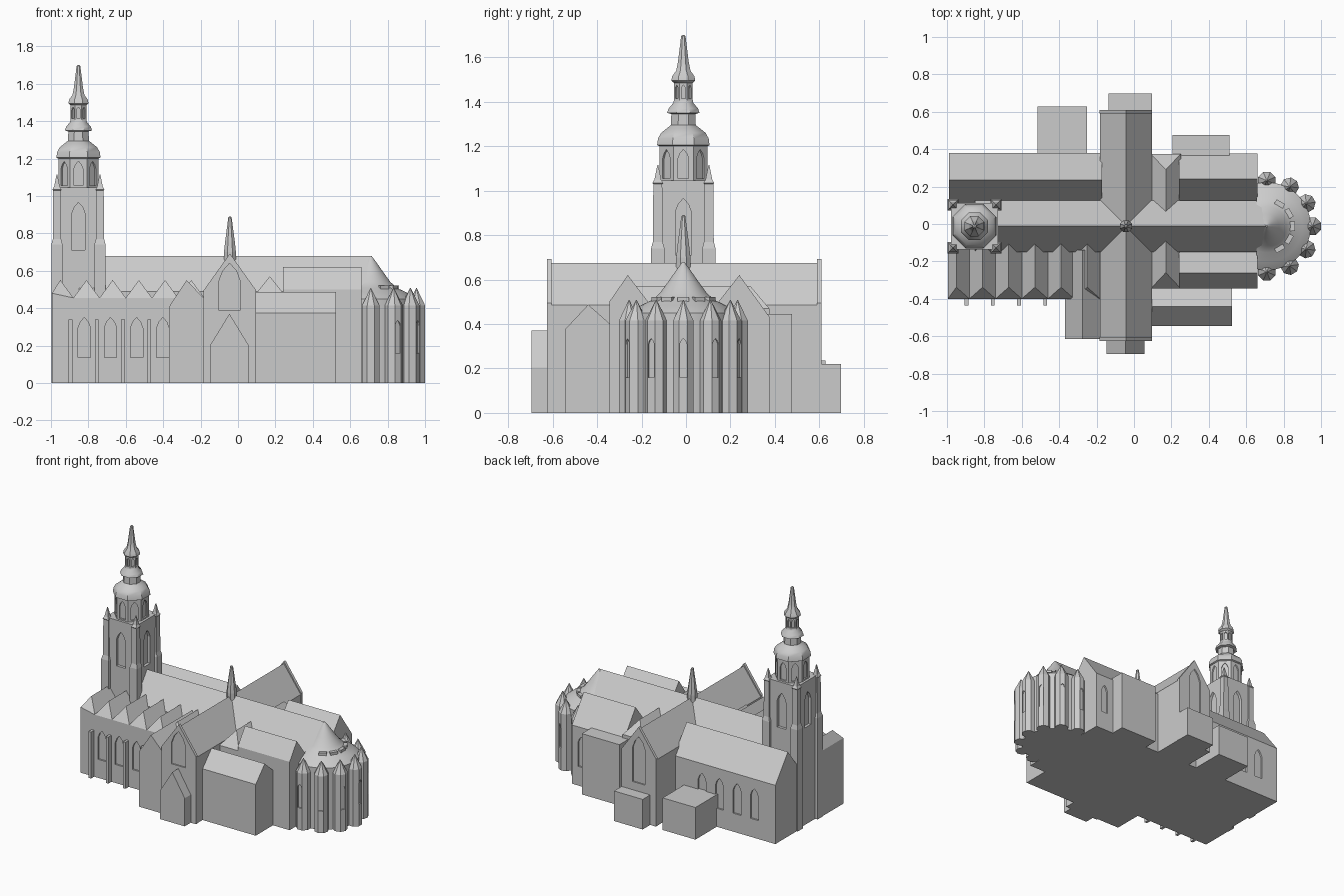
import bpy, bmesh
from math import sin, cos, pi, radians

if "Cube" in bpy.data.objects:
    bpy.data.objects.remove(bpy.data.objects["Cube"])

CY = -0.012            # long axis of the church


def finish(name, bm, angle=None):
    bmesh.ops.recalc_face_normals(bm, faces=bm.faces[:])
    me = bpy.data.meshes.new(name)
    bm.to_mesh(me)
    bm.free()
    ob = bpy.data.objects.new(name, me)
    bpy.context.collection.objects.link(ob)
    if angle:
        bpy.ops.object.select_all(action='DESELECT')
        bpy.context.view_layer.objects.active = ob
        ob.select_set(True)
        bpy.ops.object.shade_smooth_by_angle(angle=radians(angle))
    return ob


def box(name, x0, x1, y0, y1, z1, z0=0.0):
    bm = bmesh.new()
    for v in bmesh.ops.create_cube(bm, size=1)['verts']:
        v.co = (x0 if v.co.x < 0 else x1, y0 if v.co.y < 0 else y1, z0 if v.co.z < 0 else z1)
    return finish(name, bm)


def gable(name, axis, lo, hi, a, ridge, b, ea, rz, eb, hip_lo=0, hip_hi=0):
    """House block along an axis; a/ridge/b are cross positions, ea/rz/eb heights."""
    bm = bmesh.new()
    ends = []
    for s, hip in ((lo, hip_lo), (hi, -hip_hi)):
        ring = []
        for k, (c, z) in enumerate(((a, 0), (a, ea), (ridge, rz), (b, eb), (b, 0))):
            t = s + (hip if k == 2 else 0)
            ring.append(bm.verts.new((t, c, z) if axis == 'x' else (c, t, z)))
        bm.faces.new((ring[0], ring[1], ring[3], ring[4]))
        bm.faces.new(ring[1:4])
        ends.append(ring)
    p, q = ends
    for k in range(5):
        n = (k + 1) % 5
        bm.faces.new((p[k], p[n], q[n], q[k]))
    return finish(name, bm)


def lathe(name, profile, n, x, y, rot=0.0, angle=None, flats=True, clip=None):
    """Stack of n-sided rings; radii measured to the flats."""
    bm = bmesh.new()
    f = 1 / cos(pi / n) if flats else 1
    rings = [[bm.verts.new((x + r * f * cos(rot + (i + .5) * 2 * pi / n),
                            y + r * f * sin(rot + (i + .5) * 2 * pi / n), z))
              for i in range(n)] for r, z in profile]
    for p, q in zip(rings, rings[1:]):
        for i in range(n):
            j = (i + 1) % n
            bm.faces.new((p[i], p[j], q[j], q[i]))
    bm.faces.new(rings[0])
    bm.faces.new(rings[-1])
    if clip is not None:
        bmesh.ops.bisect_plane(bm, geom=bm.verts[:] + bm.edges[:] + bm.faces[:],
                               plane_co=(clip, 0, 0), plane_no=(1, 0, 0), clear_inner=True)
        bmesh.ops.holes_fill(bm, edges=[e for e in bm.edges if e.is_boundary])
    return finish(name, bm, angle)


def cut_windows(ob, windows, depth=0.012):
    """Recess pointed windows: (x, y, facing angle, half width, sill, tip)."""
    bm = bmesh.new()
    for x, y, ang, w, z0, z1 in windows:
        n, t = (cos(ang), sin(ang)), (-sin(ang), cos(ang))
        zs = z1 - 1.7 * w
        arch = [(-w, z0), (w, z0), (w, zs), (.62 * w, zs + w), (0, z1), (-.62 * w, zs + w), (-w, zs)]
        p, q = [[bm.verts.new((x + n[0] * d + t[0] * u, y + n[1] * d + t[1] * u, z))
                 for u, z in arch] for d in (-depth, 0.03)]
        bm.faces.new(p)
        bm.faces.new(q)
        for i in range(7):
            j = (i + 1) % 7
            bm.faces.new((p[i], p[j], q[j], q[i]))
    cutter = finish("window_cutter", bm)
    cutter.hide_render = True
    mod = ob.modifiers.new("windows", 'BOOLEAN')
    mod.operation, mod.solver, mod.object = 'DIFFERENCE', 'EXACT', cutter
    bpy.context.view_layer.objects.active = ob
    bpy.ops.object.modifier_apply(modifier=mod.name)
    bpy.data.objects.remove(cutter)


S, N, E, W = -pi / 2, pi / 2, 0, pi

# nave and choir, transept with raised gable walls
gable("nave", 'x', -0.85, 0.715, -0.15, CY, 0.125, .49, .68, .49)
gable("transept", 'y', -0.615, 0.60, -0.182, -0.043, 0.095, .485, .675, .485)
for nm, y0, y1, face, win in (("south", -0.625, -0.605, S, (.058, .39, .64)),
                              ("north", 0.59, 0.61, N, (.05, .28, .62))):
    g = gable(nm + "_transept_gable", 'y', y0, y1, -0.184, -0.043, 0.097, .495, .692, .495)
    cut_windows(g, [(-0.045, y0 if face == S else y1, face) + win])

# porches and annexes
gable("south_porch", 'y', -0.695, -0.61, -0.147, -0.046, 0.055, .205, .37, .205)
box("north_porch", -0.137, 0.095, 0.59, 0.697, .22)
box("north_annex", -0.515, -0.25, 0.36, 0.627, .235)
box("choir_annex", 0.205, 0.51, 0.36, 0.477, .445)
gable("south_chapel", 'y', -0.615, -0.14, -0.37, -0.275, -0.17, .405, .55, .44)
gable("sacristy", 'x', 0.08, 0.525, -0.545, -0.44, -0.33, .375, .487, .39)

# north nave aisle
xs = (-0.82, -0.68, -0.537, -0.395)
aisle = gable("north_aisle", 'x', -0.99, -0.17, 0.11, 0.235, 0.38, .46, .62, .43)
cut_windows(aisle, [(x, 0.38, N, .033, .135, .36) for x in xs])

# south aisle: six hipped bays, with buttresses and windows
for i in range(6):
    c = -0.95 + i * 0.14
    l = max(c - 0.07, -0.995)
    bay = gable("south_bay", 'y', -0.40, -0.10, l, c, c + 0.07,
                .455 if i else .48, .55, .455, hip_lo=0.062)
    # window sits beside the bay centre line
    if 0 < i < 5:
        cut_windows(bay, [(c - 0.012, -0.40, S, .033, .135, .35)])
        box("buttress", c - 0.095, c - 0.075, -0.437, -0.39, .34)

# choir aisles and the cross gables next to the transept
n_choir = gable("north_choir_aisle", 'x', 0.24, 0.66, 0.115, 0.24, 0.377, .46, .62, .43)
cut_windows(n_choir, [(0.585, 0.377, N, .025, .14, .36)])
gable("south_choir_aisle", 'x', 0.24, 0.66, -0.345, -0.262, -0.14, .50, .62, .46)
gable("north_cross_roof", 'y', 0.06, 0.375, 0.09, 0.17, 0.25, .47, .57, .47, hip_hi=0.085)
gable("south_cross_roof", 'y', -0.345, -0.08, 0.09, 0.17, 0.25, .47, .57, .47, hip_lo=0.085)

# apse with bell-shaped roof
AX = 0.71
lathe("apse", [(.235, 0), (.235, .45), (.19, .485), (.14, .508), (.105, .54), (.065, .595),
               (.03, .645), (.004, .68)], 48, AX, CY, angle=35, flats=False, clip=0.655)

# ring of chapels around the apse, and small roof lights
for k in range(-3, 4):
    a = k * pi / 6
    tx, ty = AX + 0.244 * cos(a), CY + 0.244 * sin(a)
    t = lathe("apse_chapel", [(.046, 0), (.046, .415), (.002, .507)], 8, tx, ty, rot=a)
    cut_windows(t, [(tx + .046 * cos(a), ty + .046 * sin(a), a, .016, .16, .335)], .008)
    if abs(k) < 3:
        d = box("roof_light", -0.013, 0.013, -0.026, 0.026, .521, .49)
        d.location = (AX + .138 * cos(a), CY + .138 * sin(a), 0)
        d.rotation_euler.z = a

# crossing spirelet
lathe("crossing_spirelet", [(.032, .60), (.032, .70), (.026, .755), (.009, .885), (.004, .89)],
      8, -0.043, CY)

# west tower
TX = -0.853
tower = box("tower", TX - .125, TX + .125, CY - .125, CY + .125, 1.045)
cut_windows(tower, [(TX + .125 * cos(a), CY + .125 * sin(a), a, .036, .71, .965)
                    for a in (S, N, E, W)], .02)
for sx in (-1, 1):
    for sy in (-1, 1):
        lathe("tower_corner_pier", [(.03, 0), (.03, .74), (.022, .77), (.02, 1.03), (.024, 1.035),
                                    (.015, 1.05), (.002, 1.115)],
              4, TX + sx * .115, CY + sy * .115)

# octagonal belfry, dome, lanterns and spire
spire = lathe("tower_spire", [(.108, 1.03), (.108, 1.2), (.118, 1.205), (.114, 1.235), (.1, 1.26),
                              (.075, 1.28), (.056, 1.295), (.054, 1.345), (.073, 1.35),
                              (.066, 1.37), (.045, 1.395), (.042, 1.41), (.042, 1.485),
                              (.054, 1.495), (.05, 1.515), (.032, 1.54), (.024, 1.58),
                              (.01, 1.695), (.004, 1.70)], 8, TX, CY)
win = [(TX + r * cos(k * pi / 4), CY + r * sin(k * pi / 4), k * pi / 4, w, z0, z1)
       for k in range(8)
       for r, w, z0, z1 in ((.108, .024, 1.055, 1.185), (.042, .009, 1.415, 1.475))]
cut_windows(spire, win, .01)
bpy.ops.object.select_all(action='DESELECT')
spire.select_set(True)
bpy.context.view_layer.objects.active = spire
bpy.ops.object.shade_smooth_by_angle(angle=radians(35))
